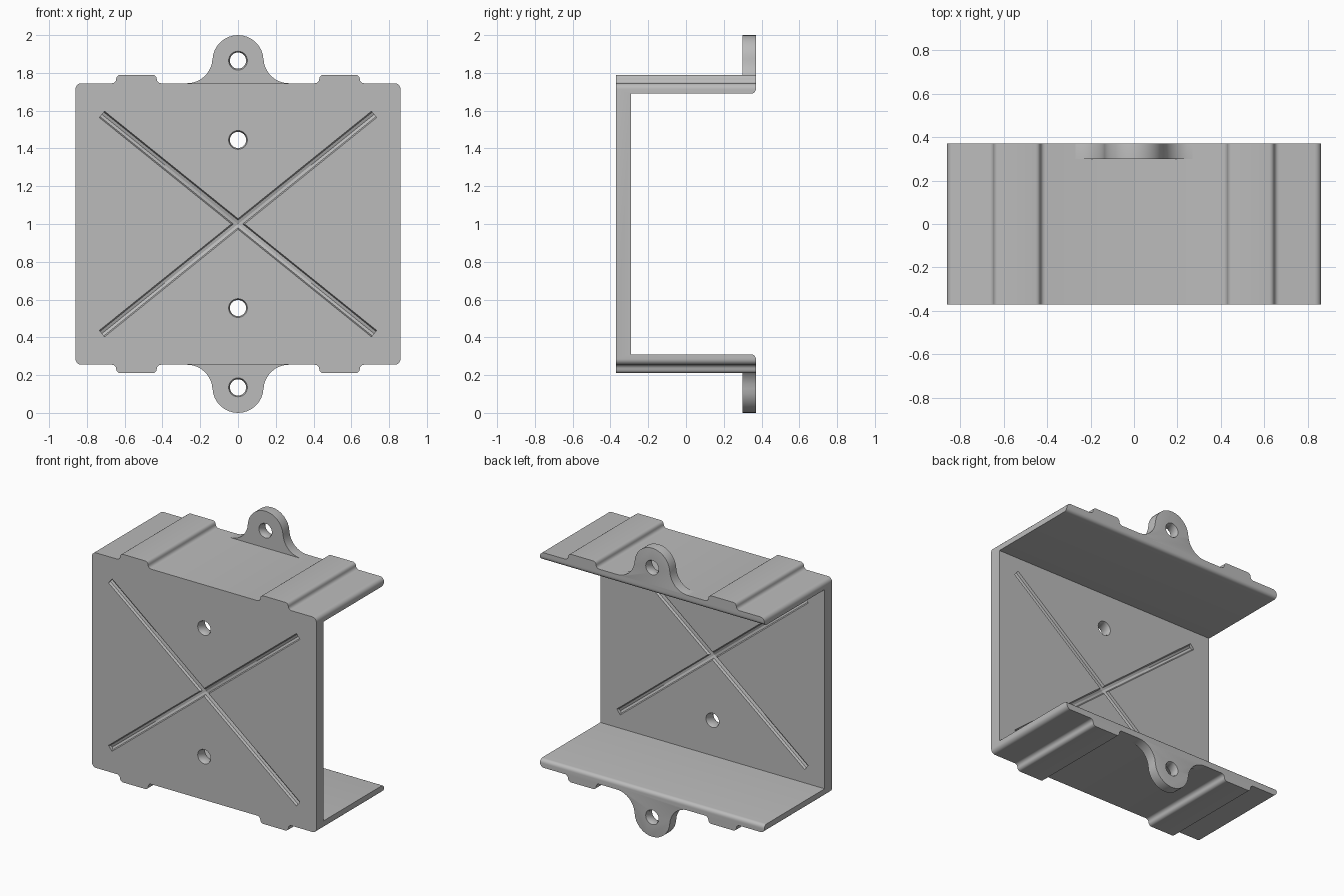
import bpy, bmesh
from math import sin, cos, pi, radians, atan2, hypot
from mathutils import Matrix, Vector

cube = bpy.data.objects.get("Cube")
if cube:
    bpy.data.objects.remove(cube, do_unlink=True)

grey = bpy.data.materials.new("plain grey")
grey.use_nodes = True
grey.diffuse_color = (0.5, 0.5, 0.5, 1)
grey.node_tree.nodes["Principled BSDF"].inputs["Base Color"].default_value = (0.5, 0.5, 0.5, 1)

MID, HX, HY = 1.0, 0.86, 0.37        # centre height, half width, half depth
OUT, INN, RIDGE = 0.745, 0.69, 0.79  # flange faces and ridge top, from centre


def arc(cx, cz, r, a0, a1, n=5):
    return [(cx + r * cos(radians(a0 + (a1 - a0) * i / n)),
             cz + r * sin(radians(a0 + (a1 - a0) * i / n))) for i in range(n + 1)]


def prism(name, pts, axis, a, b, round_end=0):
    """Extrude a 2D outline along an axis from a to b, optionally rounding end b."""
    place = (lambda p, t: (p[0], t, p[1])) if axis == 'Y' else (lambda p, t: (t, p[0], p[1]))
    bm = bmesh.new()
    face = bm.faces.new([bm.verts.new(place(p, a)) for p in pts])
    shift = Vector(place((0, 0), b - a))
    ext = bmesh.ops.extrude_face_region(bm, geom=[face], use_keep_orig=True)
    moved = [g for g in ext['geom'] if isinstance(g, bmesh.types.BMVert)]
    bmesh.ops.translate(bm, verts=moved, vec=shift)
    if round_end:
        top = set(moved)
        edges = [e for e in bm.edges if all(v in top for v in e.verts)]
        bmesh.ops.bevel(bm, geom=edges, offset=round_end, segments=4, profile=0.5,
                        affect='EDGES', clamp_overlap=True)
    return finish(name, bm)


def finish(name, bm):
    bmesh.ops.recalc_face_normals(bm, faces=bm.faces)
    me = bpy.data.meshes.new(name)
    bm.to_mesh(me)
    bm.free()
    me.materials.append(grey)
    ob = bpy.data.objects.new(name, me)
    bpy.context.collection.objects.link(ob)
    return ob


def hole_cutter(z, y0, y1):
    """Round pin with flared ends."""
    bm = bmesh.new()
    rings = [(y0 - .05, .05), (y0, .05), (y0 + .015, .043),
             (y1 - .015, .043), (y1, .05), (y1 + .05, .05)]
    loops = [[bm.verts.new((r * cos(2 * pi * i / 24), y, z + r * sin(2 * pi * i / 24)))
              for i in range(24)] for y, r in rings]
    for p, q in zip(loops, loops[1:]):
        for i in range(24):
            j = (i + 1) % 24
            bm.faces.new((p[i], p[j], q[j], q[i]))
    bm.faces.new(loops[0])
    bm.faces.new(loops[-1])
    return finish("hole_cutter", bm)


def groove_cutter(sign, y):
    """Thin eight-sided rod lying along one diagonal of the plate."""
    bm = bmesh.new()
    dx, dz = 0.72, 0.58
    turn = Matrix.Rotation(pi / 2, 4, 'Y')
    tilt = Matrix.Rotation(sign * atan2(dz, dx), 4, 'Y')
    bmesh.ops.create_cone(bm, cap_ends=True, segments=8, radius1=.022, radius2=.022,
                          depth=2 * hypot(dx, dz),
                          matrix=Matrix.Translation((0, y, MID)) @ tilt @ turn)
    return finish("groove_cutter", bm)


def cut(ob, cutter):
    mod = ob.modifiers.new("cut", 'BOOLEAN')
    mod.operation, mod.solver, mod.object = 'DIFFERENCE', 'EXACT', cutter
    bpy.context.view_layer.objects.active = ob
    bpy.ops.object.modifier_apply(modifier=mod.name)
    bpy.data.objects.remove(cutter, do_unlink=True)


# Bracket outline: rounded corner, then ridge with filleted foot and rounded top
r, f = 0.03, 0.0225
quarter = arc(HX - r, OUT - r, r, 0, 90)
quarter += arc(.645 + f, OUT + f, f, 270, 180, 4) + arc(.645 - f, RIDGE - f, f, 0, 90, 4)
quarter += arc(.43 + f, RIDGE - f, f, 90, 180, 4) + arc(.43 - f, OUT + f, f, 0, -90, 4)
half = quarter + [(-x, z) for x, z in reversed(quarter)]
outline = [(x, MID + z) for x, z in half] + [(x, MID - z) for x, z in reversed(half)]
bracket = prism("bracket_body", outline, 'Y', -HY, HY)

# Open channel behind the plate, with rounded lips at the back
lip = 0.025
side = [(-.29, INN)] + arc(HY - lip, INN + lip, lip, 270, 360) + [(.5, INN + lip)]
channel = [(y, MID + z) for y, z in side] + [(y, MID - z) for y, z in reversed(side)]
cut(bracket, prism("channel_cutter", channel, 'X', -1.2, 1.2))

# Crossed grooves on both faces of the plate
for y in (-HY, -.29):
    for sign in (1, -1):
        cut(bracket, groove_cutter(sign, y))

# Plate holes
for z in (.445, -.445):
    cut(bracket, hole_cutter(MID + z, -HY, -.29))

# Mounting ears: round tab blending into the flange
R = 0.135
right = arc(0, .865, R, 90, 3, 8) + arc(.27, .88, R, 183, 270, 8) + [(.27, OUT - .02)]
tab = right + [(-x, z) for x, z in reversed(right[1:])]
parts = [bracket]
for name, s in (("upper_ear", 1), ("lower_ear", -1)):
    ear = prism(name, [(x, MID + s * z) for x, z in tab], 'Y', .30, HY, .018)
    cut(ear, hole_cutter(MID + s * .865, .30, HY))
    parts.append(ear)

# Smooth the rounded edges, keep the sharp ones
for ob in parts:
    bpy.ops.object.select_all(action='DESELECT')
    ob.select_set(True)
    bpy.context.view_layer.objects.active = ob
    bpy.ops.object.shade_smooth_by_angle(angle=radians(35))
